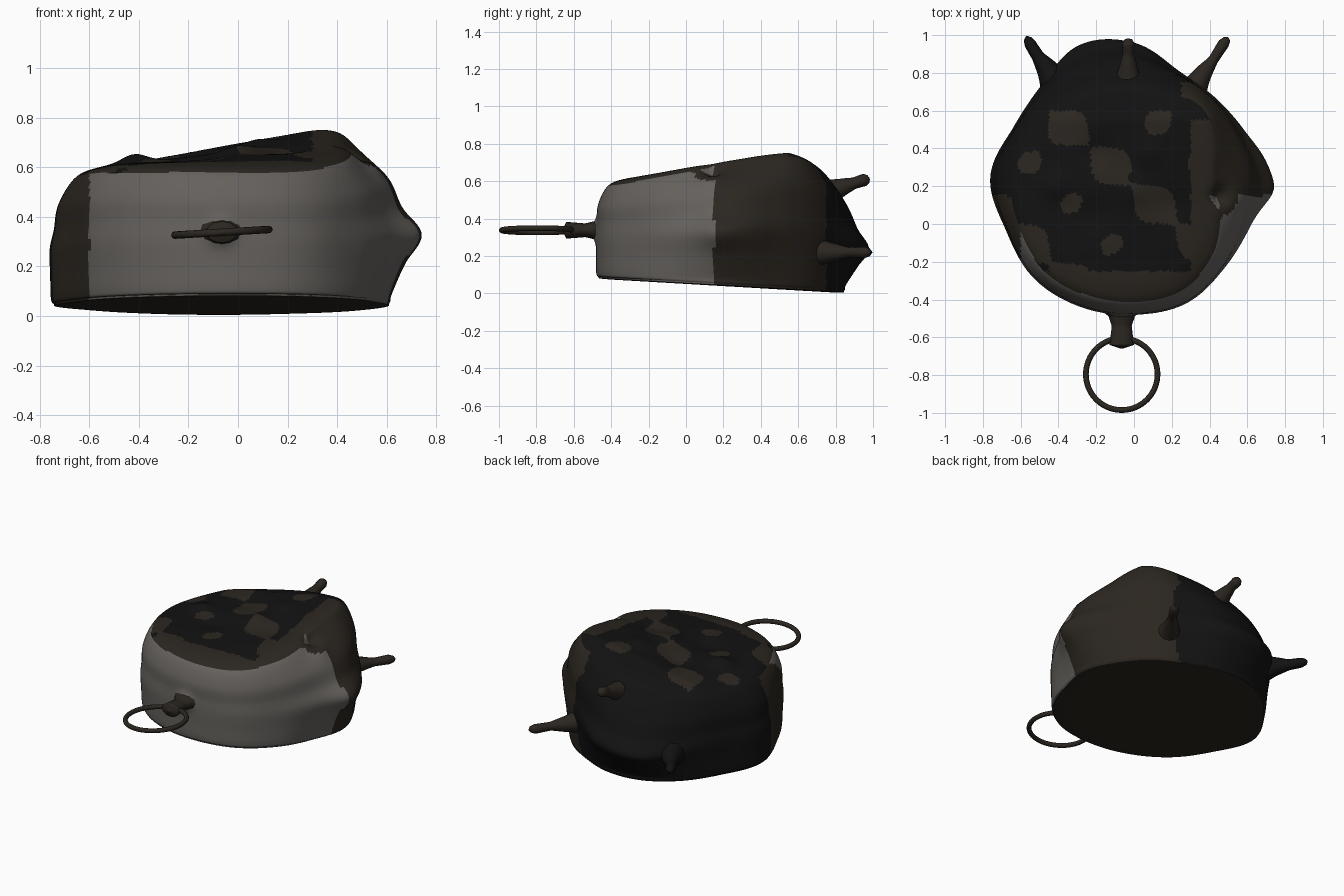
import bpy, bmesh, math
from mathutils import Vector

if "Cube" in bpy.data.objects:
    bpy.data.objects.remove(bpy.data.objects["Cube"])

def material(name, c):
    m = bpy.data.materials.new(name)
    m.diffuse_color = (*c, 1)
    m.use_nodes = True
    m.node_tree.nodes["Principled BSDF"].inputs["Base Color"].default_value = m.diffuse_color
    return m

GREY = material("worn_grey", (0.13, 0.12, 0.11))
BROWN = material("dark_brown", (0.024, 0.019, 0.014))
BLACK = material("soot", (0.006, 0.006, 0.006))

def spline(a, b, c, d, t):
    return 0.5 * (2*b + (c-a)*t + (2*a-5*b+4*c-d)*t*t + (3*b-a-3*c+d)*t**3)

def bottom_z(y):
    return 0.052 - 0.058 * y

def top_z(x, y):
    return 0.647 + 0.07 * x + 0.09 * y + 0.2 * x * y - 0.3 * max(0, y - 0.55)

# Radii every 22.5 degrees around the body: base, middle, shoulder, top rim
RADII = [(0.62, 0.72, 0.60, 0.46), (0.59, 0.635, 0.58, 0.49),
         (0.58, 0.60, 0.58, 0.53), (0.57, 0.61, 0.58, 0.51),
         (0.60, 0.71, 0.61, 0.52), (0.63, 0.755, 0.64, 0.55),
         (0.65, 0.69, 0.65, 0.59), (0.68, 0.69, 0.67, 0.62),
         (0.755, 0.76, 0.725, 0.66), (0.73, 0.735, 0.72, 0.67),
         (0.745, 0.755, 0.74, 0.69), (0.74, 0.745, 0.73, 0.68),
         (0.73, 0.73, 0.72, 0.67), (0.72, 0.725, 0.71, 0.66),
         (0.67, 0.68, 0.66, 0.60), (0.62, 0.67, 0.61, 0.51)]

# Dents and lumps: position, width, displacement
BUMPS = [((0.73, 0.17, 0.31), 0.09, (0.03, 0, 0)),
         ((0.44, 0.15, 0.64), 0.05, (-0.04, 0, -0.06)),
         ((0.50, 0.13, 0.56), 0.06, (0.02, 0, 0.02)),
         ((-0.42, 0.20, 0.62), 0.07, (0, 0, 0.035)),
         ((0.0, 0.18, 0.66), 0.08, (0, 0, 0.025)),
         ((0.08, 0.38, 0.69), 0.08, (0, 0, 0.02)),
         ((-0.2, 0.05, 0.63), 0.09, (0, 0, -0.025)),
         ((-0.2, 0.38, 0.66), 0.09, (0, 0, -0.025)),
         ((0.2, 0.1, 0.67), 0.09, (0, 0, -0.02)),
         ((-0.07, -0.48, 0.34), 0.05, (0, -0.04, 0))]

def point(r, h, a):
    x, y = r * math.cos(a), 0.25 + r * math.sin(a)
    zb = bottom_z(y)
    p = Vector((x, y, zb + (top_z(x, y) - zb) * h))
    q = p.copy()
    for c, w, d in BUMPS:
        q += Vector(d) * math.exp(-(p - Vector(c)).length_squared / (w * w))
    return q

# Body: lofted lumpy drum
N, STEPS = 192, 10
bm = bmesh.new()
columns = []
for i in range(N):
    u = i / N * 16
    k, t = int(u), u - int(u)
    b, m, s, p = (spline(*(RADII[(k + o) % 16][c] for o in (-1, 0, 1, 2)), t) for c in range(4))
    keys = [(b*0.04, 0), (b*0.5, 0), (b*0.93, 0), (b*0.985, 0.02), (b, 0.07),
            ((b+m)/2, 0.24), (m, 0.42), ((m+s)/2, 0.57), (s, 0.75), (p, 0.93),
            (p*0.87, 0.99), (p*0.65, 1), (p*0.35, 1), (p*0.03, 1)]
    col = []
    for j in range(len(keys) - 1):
        q = [keys[min(max(j + o, 0), len(keys) - 1)] for o in (-1, 0, 1, 2)]
        for n in range(STEPS):
            r, h = (spline(*(v[c] for v in q), n / STEPS) for c in (0, 1))
            col.append(bm.verts.new(point(r, h, 2 * math.pi * i / N)))
    columns.append(col)
for i in range(N):
    A, B = columns[i], columns[(i + 1) % N]
    for j in range(len(A) - 1):
        bm.faces.new((A[j], B[j], B[j+1], A[j+1]))
bm.faces.new([c[0] for c in reversed(columns)])
bm.faces.new([c[-1] for c in columns])
bm.normal_update()
for f in bm.faces:
    f.smooth = True
    c, n = f.calc_center_median(), f.normal
    blotch = math.sin(c.x * 14) * math.sin(c.y * 15) + 0.4 * math.sin(c.x * 7 + c.y * 9)
    if n.z < -0.7:
        f.material_index = 1
    elif n.z > 0.75:
        lit = blotch > 0.35 and c.y < 0.6 or c.x > 0.3 and c.y < 0.55 or c.y < -0.25
        f.material_index = 1 if lit else 2
    elif c.y < 0.15:
        f.material_index = 0 if c.x > -0.6 else 1
    else:
        f.material_index = 1 if c.x > 0.25 and c.y < 0.75 else 2
me = bpy.data.meshes.new("body")
bm.to_mesh(me)
bm.free()
for m in (GREY, BROWN, BLACK):
    me.materials.append(m)
bpy.context.collection.objects.link(bpy.data.objects.new("body", me))

# Tapered rods: list of (x, y, z, radius)
def rod(name, pts, mat):
    cu = bpy.data.curves.new(name, 'CURVE')
    cu.dimensions = '3D'
    cu.bevel_depth = 1
    cu.bevel_resolution = 4
    cu.resolution_u = 6
    cu.use_fill_caps = True
    sp = cu.splines.new('BEZIER')
    sp.bezier_points.add(len(pts) - 1)
    for bp, (x, y, z, r) in zip(sp.bezier_points, pts):
        bp.co, bp.radius = (x, y, z), r
        bp.handle_left_type = bp.handle_right_type = 'AUTO'
    cu.materials.append(mat)
    ob = bpy.data.objects.new(name, cu)
    bpy.context.collection.objects.link(ob)
    return ob

# Rear prongs
rod("rear_prong_right", [(0.29, 0.66, 0.22, 0.09), (0.355, 0.78, 0.22, 0.052),
    (0.42, 0.87, 0.22, 0.027), (0.475, 0.955, 0.22, 0.03), (0.492, 0.978, 0.22, 0.02),
    (0.498, 0.988, 0.22, 0.004)], BROWN)
rod("rear_prong_left", [(-0.38, 0.70, 0.22, 0.12), (-0.46, 0.82, 0.22, 0.058),
    (-0.51, 0.89, 0.22, 0.034), (-0.55, 0.955, 0.22, 0.031), (-0.563, 0.98, 0.22, 0.022),
    (-0.568, 0.995, 0.22, 0.004)], BLACK)
rod("rear_prong_top", [(-0.03, 0.74, 0.53, 0.08), (-0.03, 0.84, 0.57, 0.046),
    (-0.03, 0.90, 0.59, 0.031), (-0.03, 0.955, 0.607, 0.033), (-0.03, 0.975, 0.612, 0.022),
    (-0.03, 0.982, 0.614, 0.004)], BROWN)

# Neck holding the ring
neck = rod("ring_neck", [(0, -0.45, 0, 0.10), (0, -0.49, 0, 0.06), (0, -0.54, 0, 0.046),
    (0, -0.60, 0, 0.052), (0, -0.64, 0, 0.056), (0, -0.66, 0, 0.006)], BROWN)
neck.location = (-0.065, 0, 0.338)
neck.scale = (1.15, 1, 0.8)

# Pull ring
bpy.ops.mesh.primitive_torus_add(major_radius=0.19, minor_radius=0.015, major_segments=64,
    minor_segments=12, location=(-0.065, -0.795, 0.338), rotation=(0, -0.06, 0))
ring = bpy.context.object
ring.name = "pull_ring"
ring.data.materials.append(BROWN)
bpy.ops.object.shade_smooth()
